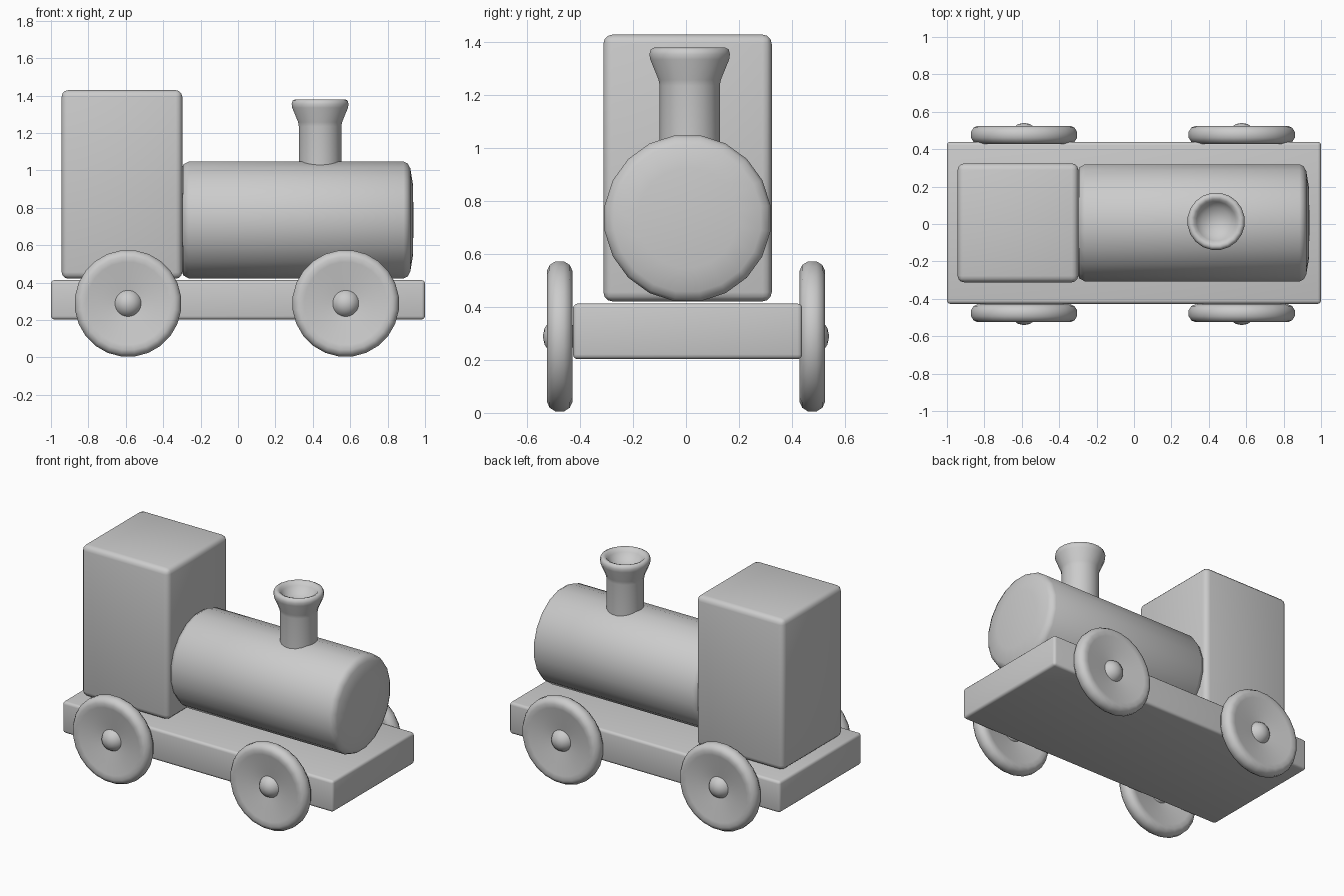
import bpy, bmesh
from math import pi, cos, sin, radians
from mathutils import Matrix

if "Cube" in bpy.data.objects:
    bpy.data.objects.remove(bpy.data.objects["Cube"])


def finish(name, bm, angle):
    bmesh.ops.recalc_face_normals(bm, faces=bm.faces)
    mesh = bpy.data.meshes.new(name)
    bm.to_mesh(mesh)
    bm.free()
    ob = bpy.data.objects.new(name, mesh)
    bpy.context.collection.objects.link(ob)
    bpy.ops.object.select_all(action='DESELECT')
    ob.select_set(True)
    bpy.context.view_layer.objects.active = ob
    bpy.ops.object.shade_smooth_by_angle(angle=radians(angle))
    return ob


def box(name, lo, hi, bevel):
    bm = bmesh.new()
    bmesh.ops.create_cube(bm, size=1)
    for v in bm.verts:
        v.co = [a + (b - a) * (c + 0.5) for a, b, c in zip(lo, hi, v.co)]
    bmesh.ops.bevel(bm, geom=bm.edges[:], offset=bevel, segments=3,
                    profile=0.5, affect='EDGES')
    return finish(name, bm, 40)


def lathe(name, profile, matrix, sides=20):
    """Revolve (radius, height) points round z, then place with matrix."""
    bm = bmesh.new()
    rings = []
    for r, h in profile:
        if r == 0:
            rings.append([bm.verts.new((0, 0, h))] * sides)
        else:
            turns = [2 * pi * (i + 0.5) / sides for i in range(sides)]
            rings.append([bm.verts.new((r * cos(a), r * sin(a), h)) for a in turns])
    for low, high in zip(rings, rings[1:]):
        for i in range(sides):
            j = (i + 1) % sides
            corners = dict.fromkeys((low[i], low[j], high[j], high[i]))
            bm.faces.new(list(corners))
    bm.transform(matrix)
    return finish(name, bm, 50)


MID = 0.006  # body sits slightly off the wheel centre line

# Chassis and cab
box("chassis", (-1, MID - 0.433, 0.203), (1, MID + 0.433, 0.413), 0.018)
box("cab", (-0.943, MID - 0.318, 0.421), (-0.298, MID + 0.318, 1.429), 0.035)

# Boiler with rounded ends, lying along x
boiler = [(0, -0.302), (0.27, -0.302), (0.3, -0.293), (0.317, -0.262),
          (0.317, 0.885), (0.306, 0.907), (0.28, 0.921), (0.19, 0.936), (0, 0.938)]
lathe("boiler", boiler,
      Matrix.Translation((0, MID, 0.735)) @ Matrix.Rotation(pi / 2, 4, 'Y'))

# Flared chimney with a dished mouth
chimney = [(0, 0.98), (0.115, 0.98), (0.115, 1.235), (0.119, 1.258), (0.151, 1.335),
           (0.154, 1.355), (0.149, 1.373), (0.135, 1.38), (0.119, 1.374),
           (0.105, 1.355), (0.075, 1.315), (0, 1.3)]
lathe("chimney", chimney, Matrix.Translation((0.439, 0.014, 0)))

# Wheels: domed hub, dished disc, rounded rim; same on both faces
half = [(0, 0.064), (0.032, 0.057), (0.058, 0.039), (0.07, 0.017),
        (0.15, 0.031), (0.222, 0.043), (0.25, 0.048), (0.272, 0.038), (0.286, 0.016)]
wheel = half + [(r, -h) for r, h in reversed(half)]
for end, x in (("rear", -0.588), ("front", 0.576)):
    for side, y in (("right", -0.477), ("left", 0.477)):
        lathe(f"{end}_{side}_wheel", wheel,
              Matrix.Translation((x, y, 0.289)) @ Matrix.Rotation(pi / 2, 4, 'X'), 24)
